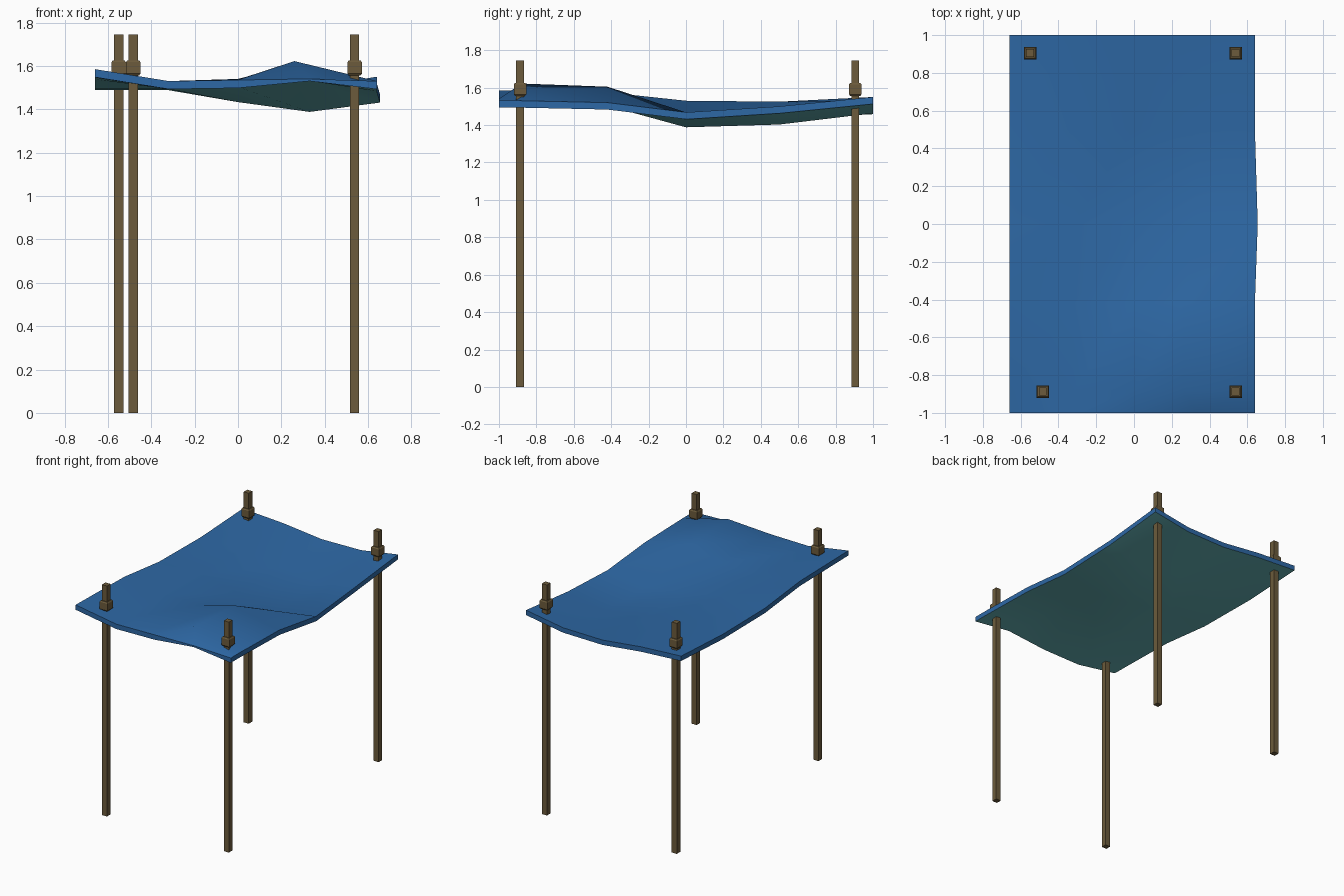
import bpy
import bmesh

cube = bpy.data.objects.get("Cube")
if cube:
    bpy.data.objects.remove(cube, do_unlink=True)


def material(name, rgb):
    m = bpy.data.materials.new(name)
    m.use_nodes = True
    m.diffuse_color = (*rgb, 1)
    bsdf = next(n for n in m.node_tree.nodes if n.type == 'BSDF_PRINCIPLED')
    bsdf.inputs["Base Color"].default_value = (*rgb, 1)
    bsdf.inputs["Roughness"].default_value = 0.8
    return m


blue = material("canvas_blue", (0.027, 0.14, 0.38))
teal = material("lining_teal", (0.125, 0.43, 0.45))
wood = material("pole_wood", (0.15, 0.105, 0.045))


def finish(name, bm, mats):
    bmesh.ops.recalc_face_normals(bm, faces=bm.faces[:])
    mesh = bpy.data.meshes.new(name)
    bm.to_mesh(mesh)
    bm.free()
    for m in mats:
        mesh.materials.append(m)
    obj = bpy.data.objects.new(name, mesh)
    bpy.context.scene.collection.objects.link(obj)
    return obj


# Sagging cloth: top heights in rows from front to back, left to right
columns = (-0.66, -0.32, 0, 0.33, 0.64)
rows = (
    (-1.0, (1.585, 1.53, 1.535, 1.54, 1.53)),
    (-0.88, (1.583, 1.53, 1.537, 1.622, 1.53)),
    (-0.42, (1.575, 1.53, 1.54, 1.605, 1.52)),
    (0.0, (1.53, 1.53, 1.47, 1.425, 1.468)),
    (0.5, (1.525, 1.525, 1.47, 1.44, 1.50)),
    (1.0, (1.55, 1.53, 1.495, 1.50, 1.55)),
)
THICK = 0.037


def build_canopy():
    bm = bmesh.new()
    top, bottom = [], []
    for r, (y, heights) in enumerate(rows):
        upper, lower = [], []
        for c, z in enumerate(heights):
            x, drop = columns[c], THICK
            if c == 3 and r in (1, 2):      # crest of the fold
                x = 0.26
                drop = 0.08 if r == 1 else 0.05
            if c == 3 and r == 0:           # thin hem under the fold
                drop = 0.01
            if c == 4 and r == 3:           # side bulge
                x += 0.015
            upper.append(bm.verts.new((x, y, z)))
            lower.append(bm.verts.new((x, y, z - drop)))
        top.append(upper)
        bottom.append(lower)

    # Cloth faces and lining
    last_r, last_c = len(rows) - 1, len(columns) - 1
    for grid, index in ((top, 0), (bottom, 1)):
        for r in range(last_r):
            for c in range(last_c):
                f = bm.faces.new((grid[r][c], grid[r][c + 1],
                                  grid[r + 1][c + 1], grid[r + 1][c]))
                f.smooth = True
                f.material_index = index

    # Hem around the border
    border = [(0, c) for c in range(last_c)]
    border += [(r, last_c) for r in range(last_r)]
    border += [(last_r, c) for c in range(last_c, 0, -1)]
    border += [(r, 0) for r in range(last_r, 0, -1)]
    for (r, c), (s, d) in zip(border, border[1:] + border[:1]):
        f = bm.faces.new((top[r][c], bottom[r][c], bottom[s][d], top[s][d]))
        for e in f.edges:
            e.smooth = False
    finish("canopy_cloth", bm, (blue, teal))


# Square sections stacked along z, capped at both ends
def square_loft(name, x, y, profile):
    bm = bmesh.new()
    rings = []
    for h, z in profile:
        rings.append([bm.verts.new((x + i * h, y + j * h, z))
                      for i, j in ((-1, -1), (1, -1), (1, 1), (-1, 1))])
    for a, b in zip(rings, rings[1:]):
        for k in range(4):
            n = (k + 1) % 4
            bm.faces.new((a[k], a[n], b[n], b[k]))
    bm.faces.new(rings[0])
    bm.faces.new(rings[-1])
    finish(name, bm, (wood,))


build_canopy()

# Corner poles with chamfered collars
pole = ((0.021, 0), (0.021, 1.745))
collar = ((0.027, 1.556), (0.033, 1.564), (0.033, 1.617), (0.027, 1.626))
corners = {
    "front_right": (-0.483, -0.887),
    "front_left": (0.538, -0.887),
    "back_right": (-0.55, 0.905),
    "back_left": (0.538, 0.905),
}
for corner, (x, y) in corners.items():
    square_loft(corner + "_pole", x, y, pole)
    square_loft(corner + "_collar", x, y, collar)
